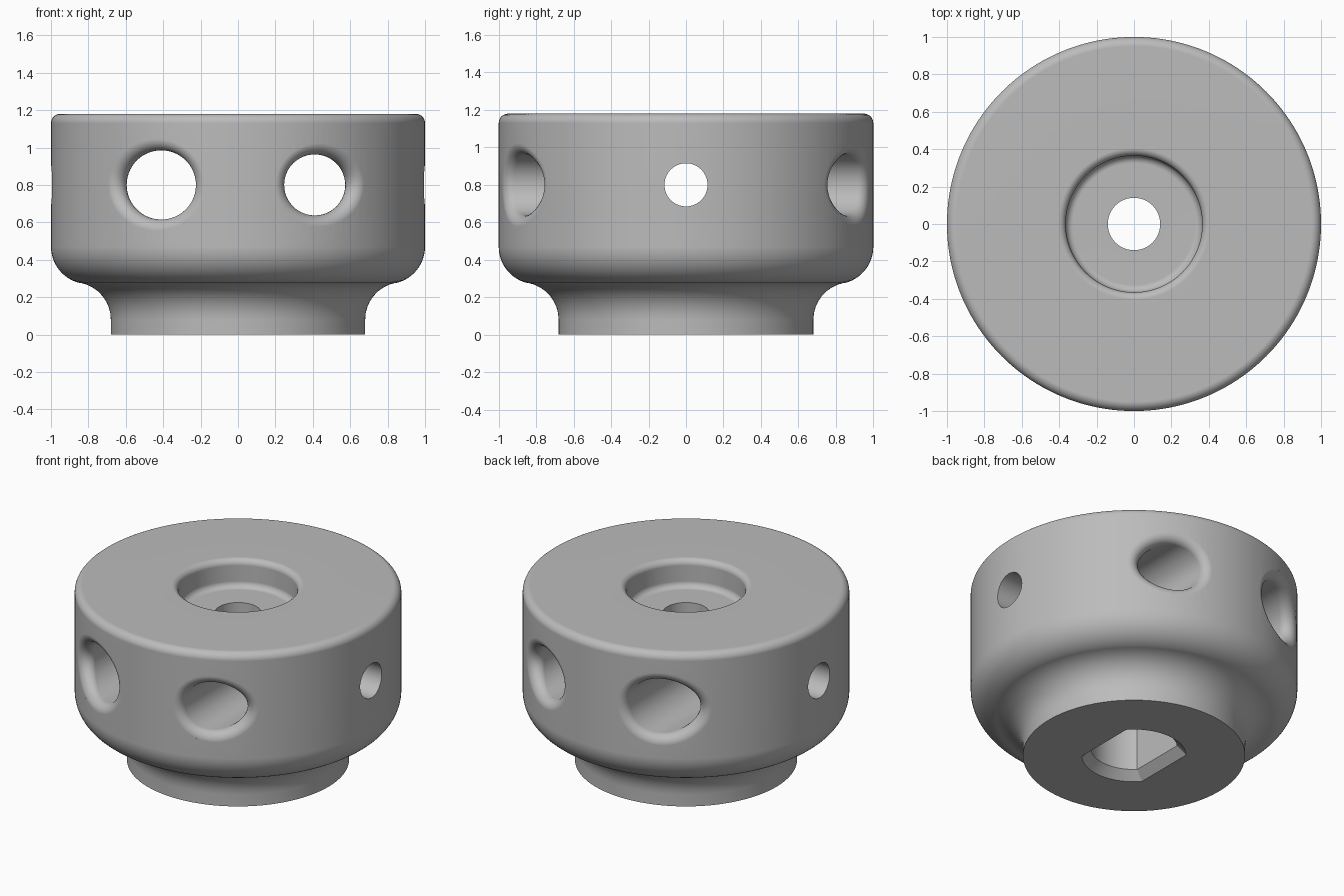
import bpy, bmesh
from math import sin, cos, pi, sqrt, asin, radians
from mathutils import Vector

cube = bpy.data.objects.get("Cube")
if cube:
    bpy.data.objects.remove(cube, do_unlink=True)

grey = bpy.data.materials.new("plain_grey")
grey.use_nodes = True
grey.diffuse_color = (0.5, 0.5, 0.5, 1)
grey.node_tree.nodes["Principled BSDF"].inputs["Base Color"].default_value = (0.5, 0.5, 0.5, 1)

SEG = 160       # segments round the body
R = 1.0         # body radius
HOLE_Z = 0.8    # height of the cross holes


def loft(name, rings, closed=False):
    """Skin a list of equal point rings; cap the ends or join them."""
    bm = bmesh.new()
    loops = [[bm.verts.new(p) for p in ring] for ring in rings]
    n = len(loops[0])
    pairs = list(zip(loops, loops[1:]))
    if closed:
        pairs.append((loops[-1], loops[0]))
    else:
        bm.faces.new(loops[0])
        bm.faces.new(loops[-1])
    for a, b in pairs:
        for i in range(n):
            j = (i + 1) % n
            bm.faces.new((a[i], a[j], b[j], b[i]))
    bmesh.ops.recalc_face_normals(bm, faces=bm.faces[:])
    mesh = bpy.data.meshes.new(name)
    bm.to_mesh(mesh)
    bm.free()
    mesh.materials.append(grey)
    ob = bpy.data.objects.new(name, mesh)
    bpy.context.collection.objects.link(ob)
    return ob


def arc(cx, cz, r, a0, a1, steps=8):
    """Profile points on an arc, angles in degrees."""
    angles = [radians(a0 + (a1 - a0) * i / steps) for i in range(steps + 1)]
    return [(cx + r * cos(a), cz + r * sin(a)) for a in angles]


def turns(n):
    return [2 * pi * i / n for i in range(n)]


# Turned body: hub, flared shoulder, drum, rounded rim, counterbore, centre bore
profile = [(0.14, 0), (0.68, 0)]
profile += arc(0.88, 0.08, 0.2, 180, 102)
profile += arc(0.80, 0.47, 0.2, -77, 0, 12)
profile += arc(0.95, 1.13, 0.05, 0, 90)
profile += arc(0.405, 1.14, 0.04, 90, 180)
profile += arc(0.325, 1.035, 0.04, 0, -90)
profile += [(0.14, 0.995)]
body = loft("knob_body", [[(r * cos(t), r * sin(t), z) for t in turns(SEG)]
                          for r, z in profile], closed=True)


def rounded_hole(name, cx, r, f, steps=7):
    """Cross-hole cutter along y whose mouths are rounded into the drum."""
    rings = [[] for _ in range(steps + 2)]
    for t in turns(72):
        x, z = cx + (r + f) * cos(t), HOLE_Z + (r + f) * sin(t)
        ball = Vector((x, -sqrt((R - f) ** 2 - x * x), z))
        to_hole = Vector((-cos(t), 0, -sin(t)))
        to_drum = Vector((ball.x, ball.y, 0)).normalized()
        for i in range(steps + 1):
            rings[i].append(ball + f * to_hole.slerp(to_drum, i / steps))
        edge = rings[steps][-1]
        rings[-1].append(Vector((edge.x * 1.1, edge.y * 1.1, edge.z)))
    back = [[Vector((p.x, -p.y, p.z)) for p in ring] for ring in rings]
    return loft(name, rings[::-1] + back)


def double_flat(z, r, flat):
    """Round outline with a flat on each x side."""
    a = asin(flat / r)
    angles = [-a + 2 * a * i / 24 for i in range(25)]
    half = [(r * sin(t), r * cos(t)) for t in angles]
    return [(x, y, z) for x, y in half + [(-x, -y) for x, y in half]]


# Cutters: two rounded cross holes, one plain side hole, chamfered shaft socket
cutters = [
    rounded_hole("large_hole_cutter", -0.41, 0.185, 0.06),
    rounded_hole("medium_hole_cutter", 0.41, 0.163, 0.06),
    loft("side_hole_cutter", [[(x, 0.115 * cos(t), HOLE_Z + 0.115 * sin(t))
                               for t in turns(64)] for x in (-1.2, 1.2)]),
    loft("socket_cutter", [double_flat(-0.05, 0.37, 0.29),
                           double_flat(0.055, 0.265, 0.185),
                           double_flat(0.6, 0.265, 0.185)]),
]

bpy.context.view_layer.objects.active = body
for cutter in cutters:
    mod = body.modifiers.new("cut", "BOOLEAN")
    mod.operation = "DIFFERENCE"
    mod.solver = "EXACT"
    mod.object = cutter
    bpy.ops.object.modifier_apply(modifier=mod.name)
    bpy.data.objects.remove(cutter, do_unlink=True)

# Smooth shading with crisp corners
for ob in bpy.context.selected_objects:
    ob.select_set(False)
body.select_set(True)
bpy.ops.object.shade_smooth_by_angle(angle=radians(30))
weighted = body.modifiers.new("weighted_normals", "WEIGHTED_NORMAL")
weighted.keep_sharp = True
